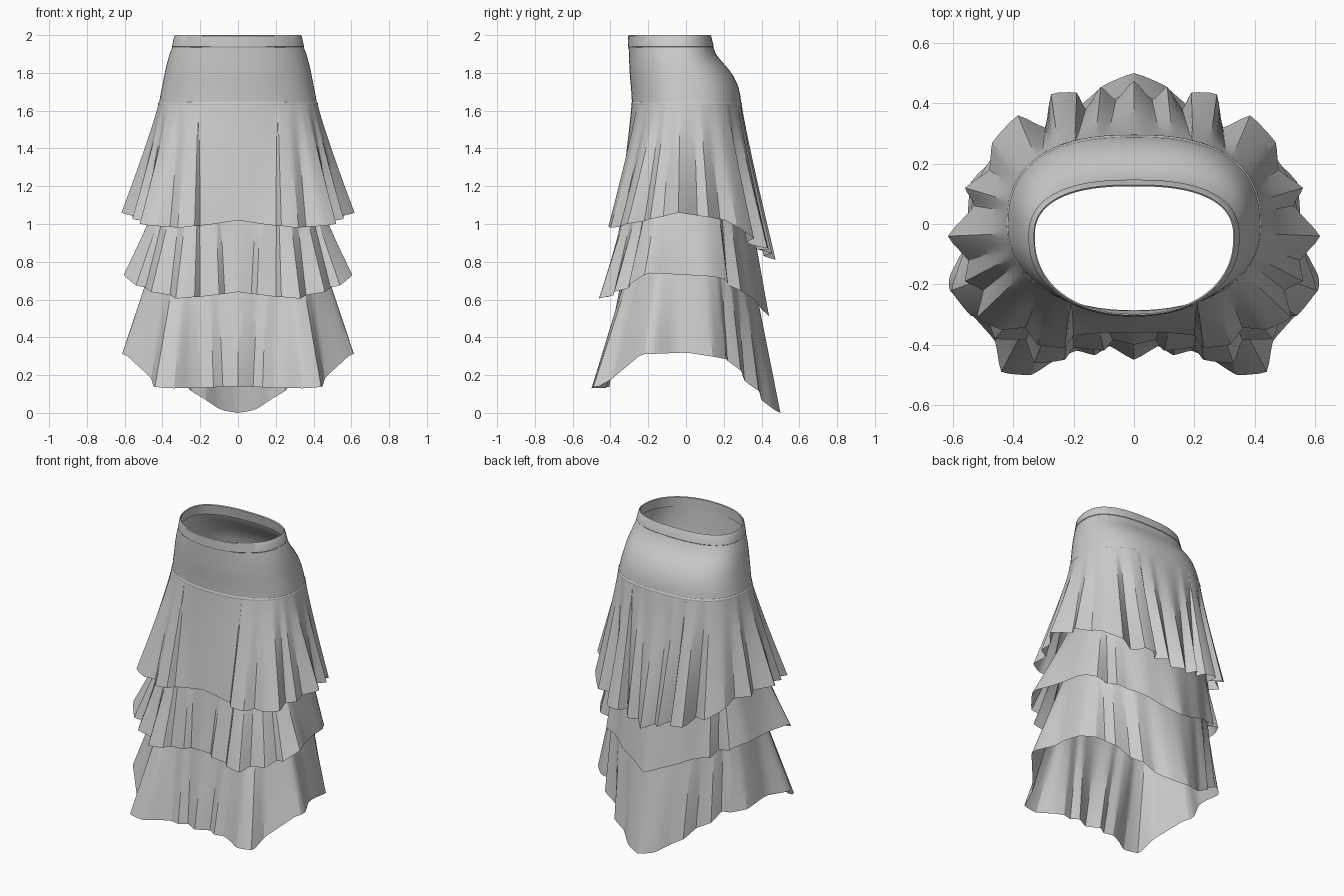
import bpy, math
from mathutils import Vector

if "Cube" in bpy.data.objects:
    bpy.data.objects.remove(bpy.data.objects["Cube"])

def make(name, rows, angle=30):
    """Loft closed rings (lists of equal length) into one sheet."""
    n = len(rows[0])
    verts = [p for r in rows for p in r]
    faces = [(j * n + i, (j + 1) * n + i, (j + 1) * n + (i + 1) % n, j * n + (i + 1) % n)
             for j in range(len(rows) - 1) for i in range(n)]
    me = bpy.data.meshes.new(name)
    me.from_pydata(verts, [], faces)
    ob = bpy.data.objects.new(name, me)
    bpy.context.collection.objects.link(ob)
    bpy.ops.object.select_all(action='DESELECT')
    ob.select_set(True)
    bpy.context.view_layer.objects.active = ob
    bpy.ops.object.mode_set(mode='EDIT')
    bpy.ops.mesh.select_all(action='SELECT')
    bpy.ops.mesh.normals_make_consistent(inside=False)
    bpy.ops.object.mode_set(mode='OBJECT')
    bpy.ops.object.shade_smooth_by_angle(angle=math.radians(angle))

def spow(v, e):
    return math.copysign(abs(v) ** e, v)

def body(a, w, yf, yb, yc, ef=.92):
    """Body cross-section: angle 0 = front, 90 = side, 180 = back."""
    s, c = math.sin(a), math.cos(a)
    e = ef if c > 0 else 0.8
    return w * spow(s, e), yc - spow(c, e) * ((yc - yf) if c > 0 else (yb - yc))

def lookup(table, x):
    for (x0, y0), (x1, y1) in zip(table, table[1:]):
        if x <= x1:
            return y0 + (y1 - y0) * (x - x0) / (x1 - x0)
    return table[-1][1]

def ring(z, w, yf, yb, yc, n=72):
    return [(*body(2 * math.pi * i / n, w, yf, yb, yc), z) for i in range(n)]

# waistband, folded over to the inside
make("waistband", [ring(*r) for r in [
    (1.935, .346, -.304, .143, -.045), (1.94, .350, -.307, .147, -.045),
    (1.995, .337, -.306, .133, -.045), (2.0, .333, -.302, .13, -.045),
    (1.995, .329, -.298, .125, -.045), (1.93, .340, -.298, .137, -.045)]])

# fitted hip yoke
make("hip_yoke", [ring(*r) for r in [
    (1.94, .346, -.304, .143, -.045), (1.90, .362, -.302, .158, -.04),
    (1.86, .373, -.301, .19, -.035), (1.82, .383, -.299, .225, -.03),
    (1.78, .391, -.297, .253, -.025), (1.73, .401, -.292, .276, -.02),
    (1.68, .411, -.288, .288, -.015), (1.63, .420, -.286, .293, -.01)]])

# thin seam trim under the yoke
make("yoke_seam", [ring(*r) for r in [
    (1.645, .416, -.287, .291, -.01), (1.641, .422, -.289, .295, -.01),
    (1.634, .423, -.290, .296, -.01), (1.628, .422, -.288, .294, -.01)]], 60)

def smooth_line(pts, sub):
    """Mirrored closed hem curve, slightly rounded between its pleat corners."""
    loop = [Vector(p) for p in pts] + [Vector((-x, y)) for x, y in pts[-2:0:-1]]
    n, out = len(loop), []
    for i in range(n):
        p0, p1, p2, p3 = (loop[(i + d) % n] for d in (-1, 0, 1, 2))
        m1, m2 = (p2 - p0) * .2, (p3 - p1) * .2
        for k in range(sub):
            t = k / sub
            out.append(p1 * (2*t**3 - 3*t*t + 1) + m1 * (t**3 - 2*t*t + t)
                       + p2 * (3*t*t - 2*t**3) + m2 * (t**3 - t*t))
    return out

def tier(name, top, hem, heights, power, rows=12, sub=3):
    """Pleated flounce from a smooth top ring down to a folded hem."""
    fine = smooth_line(hem, sub)
    out = []
    for j in range(rows + 1):
        s = j / rows
        k = s ** power
        row = []
        for x, y in fine:
            a = math.atan2(x / .6, -y / .45)
            bx, by = body(a + .13 * math.sin(2 * a), *top[1:])
            zh = lookup(heights, abs(math.degrees(a)))
            row.append((bx + (x - bx) * k, by + (y - by) * k, top[0] + (zh - top[0]) * s))
        out.append(row)
    make(name, out, 26)

# three overlapping flounces, hem outlines run front centre -> right -> back centre
tier("upper_tier", (1.635, .422, -.288, .294, -.01),
     [(0, -.36), (.1, -.36), (.2, -.37), (.23, -.41), (.32, -.40), (.36, -.345), (.44, -.35),
      (.52, -.31), (.50, -.22), (.56, -.19), (.55, -.12), (.617, -.04), (.53, .06), (.56, .12),
      (.48, .18), (.47, .27), (.385, .36), (.295, .32), (.275, .43), (.19, .435), (.16, .38),
      (.11, .455), (.06, .41), (0, .475)],
     [(0, 1.02), (30, .98), (45, .99), (85, 1.06), (120, 1.02), (140, .93), (150, .88),
      (165, .86), (180, .81)], 1.1)

tier("middle_tier", (1.2, .41, -.32, .32, -.01, .8),
     [(0, -.40), (.07, -.385), (.1, -.42), (.2, -.41), (.23, -.45), (.33, -.46), (.36, -.385),
      (.46, -.38), (.49, -.30), (.54, -.305), (.605, -.22), (.57, -.11), (.545, 0),
      (.53, .12), (.47, .22), (.39, .22), (.375, .29), (.30, .31),
      (.2, .37), (.1, .40), (0, .44)],
     [(0, .64), (28, .605), (50, .66), (66, .74), (115, .72), (135, .65), (150, .62),
      (180, .51)], 1.05)

tier("lower_tier", (.88, .44, -.31, .325, -.01, .8),
     [(0, -.45), (.08, -.405), (.13, -.435), (.19, -.42), (.26, -.45), (.34, -.5), (.44, -.49),
      (.46, -.39), (.52, -.32), (.61, -.22), (.61, -.17), (.555, -.06), (.55, .05),
      (.54, .14), (.47, .21), (.41, .22), (.385, .29), (.29, .31), (.25, .385), (.17, .40),
      (.1, .46), (0, .5)],
     [(0, .14), (28, .13), (36, .14), (44, .2), (62, .31), (90, .32), (125, .28), (145, .17),
      (162, .07), (172, .015), (180, 0)], 1.0)
